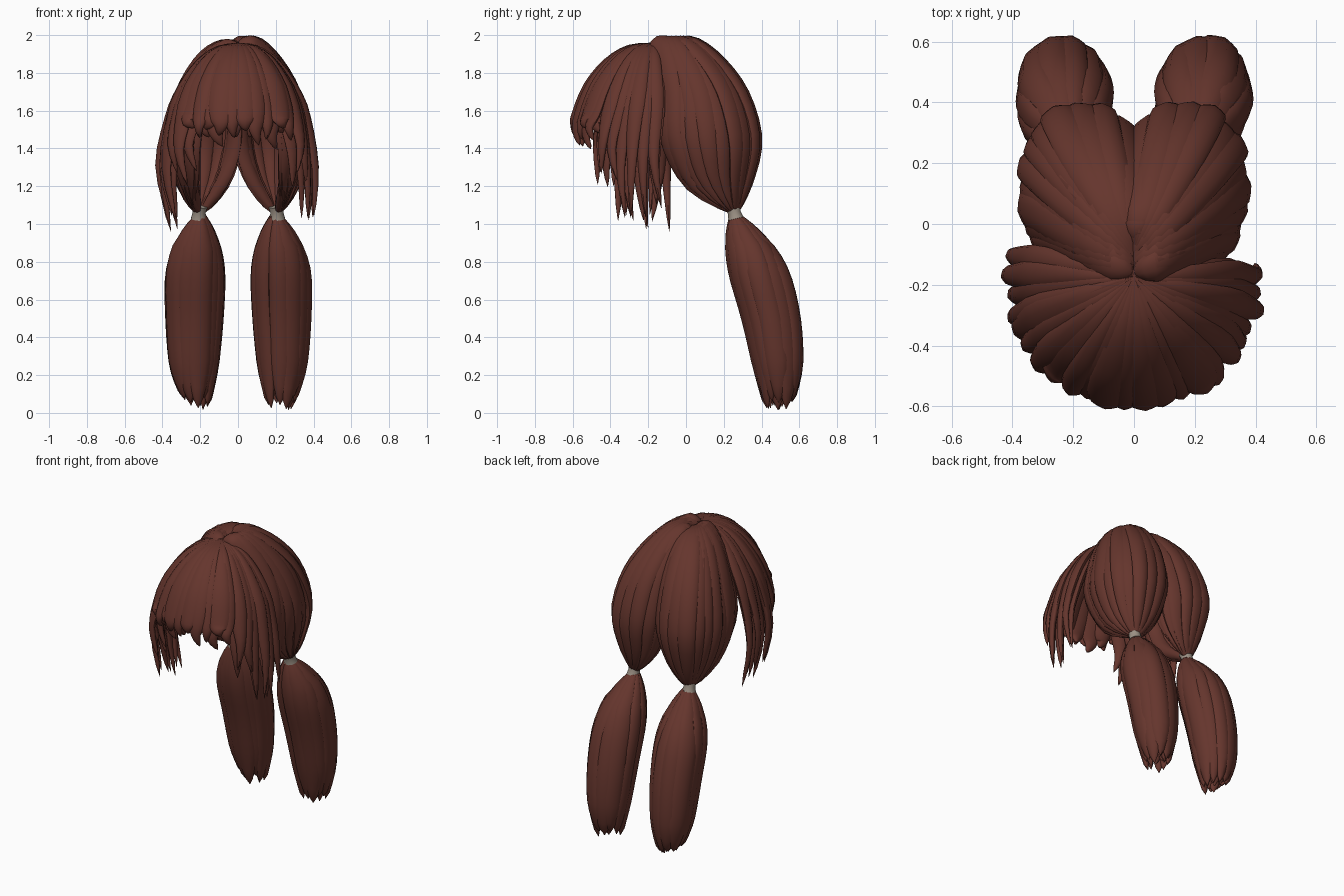
import bpy, bmesh, math, random
from mathutils import Vector

random.seed(4)
if "Cube" in bpy.data.objects:
    bpy.data.objects.remove(bpy.data.objects["Cube"], do_unlink=True)


def material(name, rgb):
    m = bpy.data.materials.new(name)
    m.use_nodes = True
    m.diffuse_color = (*rgb, 1)
    m.node_tree.nodes["Principled BSDF"].inputs["Base Color"].default_value = (*rgb, 1)
    return m


HAIR = material("chestnut hair", (0.13, 0.036, 0.026))
BAND = material("grey band", (0.34, 0.29, 0.24))
SIDES = 12


def spline(points, t):
    """Point on a smooth curve through the given points, t from 0 to 1."""
    n = len(points) - 1
    i = min(int(t * n), n - 1)
    u = t * n - i
    a, b, c, d = (points[max(0, min(n, i + k))] for k in (-1, 0, 1, 2))
    return 0.5 * (2 * b + (c - a) * u + (2 * a - 5 * b + 4 * c - d) * u * u
                  + (3 * b - a - 3 * c + d) * u ** 3)


def lock(bm, points, centre, width, thick, taper, steps=18):
    """Sweep a flat lens section along a path; its flat side faces the centre."""
    points = [Vector(p) for p in points]
    rings = []
    for k in range(steps + 1):
        t = k / steps
        p = spline(points, t)
        tangent = (spline(points, min(1, t + 0.02)) - spline(points, max(0, t - 0.02))).normalized()
        out = p - Vector(centre(p))
        out = (out - tangent * out.dot(tangent)).normalized()
        across = tangent.cross(out)
        s = taper(t)
        ring = []
        for j in range(SIDES):
            a = 2 * math.pi * j / SIDES
            ridge = 1 + 0.12 * math.cos(4 * a)
            ring.append(bm.verts.new(p + across * math.cos(a) * width * s
                                     + out * math.sin(a) * thick * ridge * (0.35 + 0.65 * s)
                                     * min(1, 4 * s)))
        rings.append(ring)
    for r0, r1 in zip(rings, rings[1:]):
        for j in range(SIDES):
            k = (j + 1) % SIDES
            bm.faces.new((r0[j], r0[k], r1[k], r1[j]))
    bm.faces.new(rings[0][::-1])
    bm.faces.new(rings[-1])


def finish(bm, name, mat):
    bmesh.ops.recalc_face_normals(bm, faces=bm.faces)
    mesh = bpy.data.meshes.new(name)
    bm.to_mesh(mesh)
    bm.free()
    ob = bpy.data.objects.new(name, mesh)
    bpy.context.collection.objects.link(ob)
    mesh.materials.append(mat)
    bpy.ops.object.select_all(action='DESELECT')
    ob.select_set(True)
    bpy.context.view_layer.objects.active = ob
    bpy.ops.object.shade_smooth_by_angle(angle=math.radians(50))


def pointed(t):
    # narrow root, broad middle, sharp tip
    return max(0.02, min(1, 0.25 + 1.5 * t) * min(1, (1 - t) * 2.6) ** 0.8)


def gathered(t):
    # narrow at both ends
    return 0.22 + 0.78 * math.sin(math.pi * t ** 0.9) ** 0.7


def tail_taper(t):
    return max(0.03, min(1, 0.25 + 2.6 * t) * min(1, (1 - t) * 5) ** 0.7)


def head_centre(p):
    return (0, -0.08, min(p.z, 1.5))


# Fringe and side locks, fanned around the crown in two layers
FRONT = [(-0.02, 1.945), (0.13, 1.93), (0.25, 1.855), (0.35, 1.73), (0.415, 1.58)]
SIDE = [(-0.02, 1.945), (0.1, 1.925), (0.2, 1.85), (0.29, 1.715), (0.355, 1.56)]


def fan(name, count, first, last, shrink, width):
    bm = bmesh.new()
    for i in range(count):
        deg = first + (last - first) * i / (count - 1) + random.uniform(-2, 2)
        around = abs(deg)
        low = 1.0 if deg < 0 else 1.08
        tip = 1.46 if around < 40 else 1.25 if around < 60 else low
        tip += random.uniform(-0.05, 0.06)
        a = math.radians(deg)
        blend = math.sin(a) ** 2
        scale = shrink + random.uniform(-0.03, 0.035)
        profile = [(f[0] + (s[0] - f[0]) * blend, f[1] + (s[1] - f[1]) * blend)
                   for f, s in zip(FRONT, SIDE)]
        profile += [(0.43 - 0.02 * blend, 1.57 - (1.57 - tip) * 0.5),
                    (0.415 - (0.05 if deg < 0 else 0.01) * blend, tip)]
        points = []
        for k, (r, z) in enumerate(profile):
            twist = a + (0.1 * random.uniform(-1, 1) if k == 6 else 0)
            points.append((math.sin(twist) * r * scale, -0.17 - math.cos(twist) * r * scale,
                           z - (1 - shrink) * 0.25))
        lock(bm, points, head_centre, width * random.uniform(0.8, 1.2), 0.026, pointed)
    finish(bm, name, HAIR)


fan("fringe", 23, -98, 92, 1.0, 0.06)
fan("under_fringe", 15, -94, 90, 0.91, 0.064)


# Back hair, drawn from the parting down to each tie
def back_hair(name, s):
    bm = bmesh.new()
    tie = Vector((0.2 * s, 0.25, 1.07))
    for layer, count in ((1.0, 14), (0.92, 11)):
        for i in range(count):
            f = i / (count - 1)
            psi = math.radians(-76 + 234 * f)
            c, sn = math.cos(psi), math.sin(psi)
            x = 0.17 + 0.185 * math.copysign(abs(c) ** (0.4 if sn < 0 else 0.8), c)
            x = max(x, 0.025)
            y = 0.14 + 0.24 * sn
            wob = layer * random.uniform(0.96, 1.02)
            rim = Vector((x * s * wob, y * wob, 1.45))
            root = Vector((0.005 * s, -0.16 + 0.1 * f, 1.945))
            points = [root]
            for k, z in ((0.25, 1.96 + 0.01 * s), (0.56, 1.87), (0.85, 1.69), (1.0, 1.45)):
                p = root.lerp(rim, k)
                p.z = z - (1 - layer) * 0.4
                points.append(p)
            low = rim.lerp(tie, 0.32)
            low.z = 1.23
            hub = Vector((x - 0.17, y - 0.15, 0)).normalized() * 0.02
            points += [low, tie + Vector((hub.x * s, hub.y, 0))]
            lock(bm, points, lambda p: (0.14 * s, 0.08, min(p.z, 1.5)),
                 0.063 * random.uniform(0.85, 1.15), 0.027, gathered, 20)
    finish(bm, name, HAIR)


# Long tails hanging from each tie
def tail(name, s):
    bm = bmesh.new()
    spine = [(0.2, 0.262, 1.04, 0.018), (0.212, 0.315, 0.93, 0.082), (0.225, 0.385, 0.75, 0.135),
             (0.23, 0.452, 0.5, 0.132), (0.232, 0.487, 0.25, 0.108), (0.226, 0.495, 0.03, 0.068)]
    axis = [Vector(p[:3]) for p in spine]

    def centre(p):
        q = min((spline(axis, k / 20) for k in range(21)), key=lambda v: abs(v.z - p.z))
        return (q.x * s, q.y, p.z)

    for layer, count in ((1.0, 11), (0.6, 6)):
        for i in range(count):
            a = 2 * math.pi * (i + random.uniform(-0.2, 0.2)) / count
            end = random.uniform(-0.015, 0.06)
            shell = layer * random.uniform(0.92, 1.03)
            points = [((x + math.cos(a) * r * shell) * s, y + math.sin(a) * r * shell,
                       z + (end if k == 5 else 0)) for k, (x, y, z, r) in enumerate(spine)]
            lock(bm, points, centre, 0.058 * random.uniform(0.85, 1.15), 0.027, tail_taper)
    finish(bm, name, HAIR)


# Waisted bands around the gathers
def band(name, s):
    bm = bmesh.new()
    mid = Vector((0.206 * s, 0.256, 1.06))
    tilt = Vector((0.05 * s, 0.25, -1)).to_track_quat('Z', 'Y')
    rings = []
    for h, r in ((-0.036, 0.03), (-0.034, 0.042), (0, 0.035), (0.034, 0.042), (0.036, 0.03)):
        rings.append([bm.verts.new(mid + tilt @ Vector((math.cos(j * math.pi / 8) * r,
                                                        math.sin(j * math.pi / 8) * r, h)))
                      for j in range(16)])
    for r0, r1 in zip(rings, rings[1:]):
        for j in range(16):
            k = (j + 1) % 16
            bm.faces.new((r0[j], r0[k], r1[k], r1[j]))
    bm.faces.new(rings[0][::-1])
    bm.faces.new(rings[-1])
    finish(bm, name, BAND)


for label, s in (("left", 1), ("right", -1)):
    back_hair(label + "_back_hair", s)
    tail(label + "_tail", s)
    band(label + "_band", s)
